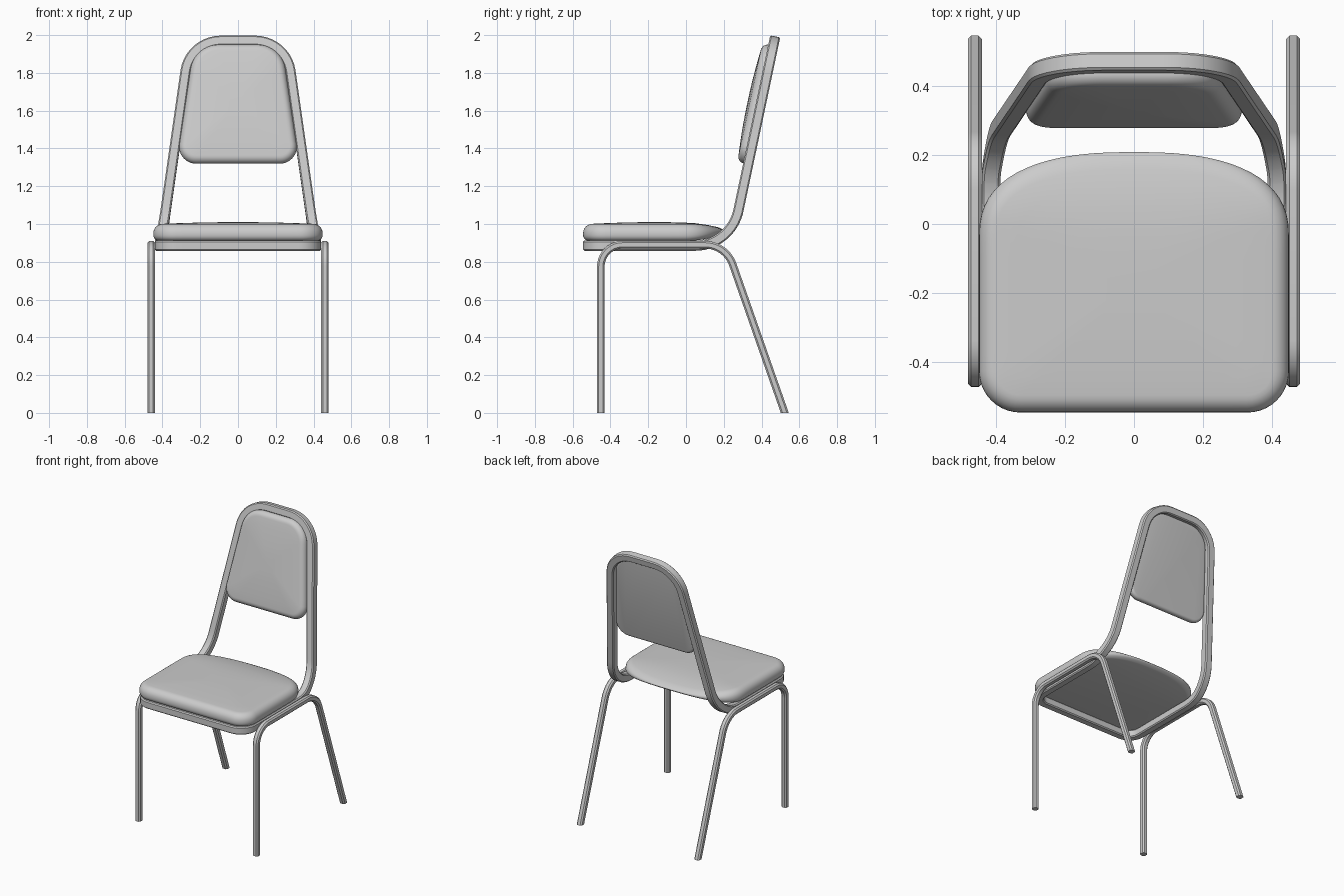
import bpy, bmesh, math
from mathutils import Vector

if "Cube" in bpy.data.objects:
    bpy.data.objects.remove(bpy.data.objects["Cube"])


def fillet(pts, closed=False, seg=10):
    """Round the corners of a 2D path given as (u, v, radius)."""
    out, n = [], len(pts)
    for i, (u, v, r) in enumerate(pts):
        p = Vector((u, v))
        if r == 0 or (not closed and i in (0, n - 1)):
            out.append(p)
            continue
        a = (Vector(pts[i - 1][:2]) - p).normalized()
        b = (Vector(pts[(i + 1) % n][:2]) - p).normalized()
        half = a.angle(b) / 2
        c = p + (a + b).normalized() * (r / math.sin(half))
        start = p + a * (r / math.tan(half)) - c
        end = p + b * (r / math.tan(half)) - c
        turn = start.angle(end)
        for k in range(seg + 1):
            t = k / seg
            out.append(c + (start * math.sin((1 - t) * turn) + end * math.sin(t * turn)) / math.sin(turn))
    return out


def subdivide(path, step):
    out = []
    for a, b in zip(path, path[1:] + path[:1]):
        n = max(1, math.ceil((b - a).length / step))
        out += [a.lerp(b, k / n) for k in range(n)]
    return out


def normals(path, closed):
    """Mitred in-plane normals; open ends are cut level."""
    res, n = [], len(path)
    for i, p in enumerate(path):
        d0 = (p - path[i - 1]).normalized() if closed or i else None
        d1 = (path[(i + 1) % n] - p).normalized() if closed or i < n - 1 else None
        d0, d1 = d0 or d1, d1 or d0
        t = (d0 + d1).normalized()
        m = Vector((t.y, -t.x))
        if not closed and i in (0, n - 1):
            res.append(Vector((1 / m.x, 0)))
        else:
            res.append(m / max(0.5, t.dot(d0)))
    return res


def finish(name, bm):
    bmesh.ops.recalc_face_normals(bm, faces=bm.faces)
    me = bpy.data.meshes.new(name)
    bm.to_mesh(me)
    bm.free()
    ob = bpy.data.objects.new(name, me)
    bpy.context.collection.objects.link(ob)
    bpy.ops.object.select_all(action='DESELECT')
    bpy.context.view_layer.objects.active = ob
    ob.select_set(True)
    bpy.ops.object.shade_smooth_by_angle(angle=math.radians(40))
    return ob


def bridge(bm, a, b):
    for i in range(len(a)):
        j = (i + 1) % len(a)
        bm.faces.new((a[i], a[j], b[j], b[i]))


def tube(name, path, size, r, place, closed=False):
    """Sweep a chamfered square along a 2D path, placed in 3D by place(u, v, h)."""
    h = size / 2
    section = fillet([(-h, -h, r), (h, -h, r), (h, h, r), (-h, h, r)], True, 1)
    bm = bmesh.new()
    rings = []
    for p, n in zip(path, normals(path, closed)):
        rings.append([bm.verts.new(place(*(p + n * s.x), s.y)) for s in section])
    for a, b in zip(rings, rings[1:]):
        bridge(bm, a, b)
    if closed:
        bridge(bm, rings[-1], rings[0])
    else:
        bm.faces.new(rings[0])
        bm.faces.new(rings[-1])
    return finish(name, bm)


def cushion(name, outline, thick, r_low, r_top, dome, place):
    """Rounded-edge pad from a closed 2D outline."""
    bm = bmesh.new()
    nrm = normals(outline, True)
    prof = []
    for k in range(6):
        a = k / 5 * math.pi / 2
        prof.append((r_low * (1 - math.sin(a)), r_low * (1 - math.cos(a))))
    for k in range(7):
        a = k / 6 * math.pi / 2
        prof.append((r_top * (1 - math.cos(a)), thick - r_top * (1 - math.sin(a))))
    rings = [[bm.verts.new(place(*(p - n * i), h)) for p, n in zip(outline, nrm)] for i, h in prof]
    # domed top cap
    inner = [p - n * r_top for p, n in zip(outline, nrm)]
    c = Vector((0, (min(p.y for p in inner) + max(p.y for p in inner)) / 2))
    for k in (0.85, 0.65, 0.4, 0.2):
        rings.append([bm.verts.new(place(*c.lerp(p, k), thick + dome * (1 - k * k))) for p in inner])
    for a, b in zip(rings, rings[1:]):
        bridge(bm, a, b)
    bm.faces.new(rings[0])
    bm.faces.new(rings[-1])
    return finish(name, bm)


# Bent sheet: flat seat plane, then an arc, then the reclined back
Y0, R, Z0, ANG = 0.048, 0.2344, 0.885, 1.3624


def bent(x, s, h):
    a = min(max((s - Y0) / R, 0), ANG)
    rest = s - Y0 - a * R
    y = Y0 + R * math.sin(a) + rest * math.cos(a) - h * math.sin(a)
    z = Z0 + R * (1 - math.cos(a)) + rest * math.sin(a) + h * math.cos(a)
    return (x, y, z)


# Seat and back frame: one continuous loop
half = [(0.413, -0.518, 0.09), (0.413, 0.153, 0.4), (0.2545, 1.283, 0.19)]
loop = half + [(-x, s, r) for x, s, r in reversed(half)]
tube("seat_back_frame", subdivide(fillet(loop, True), 0.03), 0.054, 0.007, bent, True)

# Side leg frames
leg = fillet([(-0.451, 0, 0), (-0.451, 0.89, 0.115), (0.211, 0.89, 0.155), (0.523, 0, 0)])
for side, x in (("left", -0.46), ("right", 0.46)):
    tube(side + "_leg_frame", leg, 0.04, 0.009, lambda u, v, h: (x + h, u, v))


# Seat cushion, thinning to a lip at the rear
def seat_place(x, y, h):
    z = 0.911 + h
    t = 0.75 * min(1, max(0, y) / 0.21) ** 2
    return (x, y, z + (0.965 - z) * t)


rear = []
for k in range(33):
    a = math.pi * k / 32
    c, s = math.cos(a), max(0, math.sin(a))
    rear.append((0.448 * math.copysign(abs(c) ** 0.8, c), -0.04 + 0.248 * s ** 0.8, 0))
seat = fillet([(-0.448, -0.545, 0.12), (0.448, -0.545, 0.12)] + rear, True)
cushion("seat_cushion", subdivide(seat, 0.05), 0.09, 0.03, 0.05, 0.009, seat_place)

# Backrest pad inside the upper frame
pad = fillet([(-0.325, 0.617, 0.09), (0.325, 0.617, 0.09), (0.232, 1.26, 0.15), (-0.232, 1.26, 0.15)], True)
cushion("backrest_pad", subdivide(pad, 0.05), 0.06, 0.02, 0.037, 0.012, bent)
